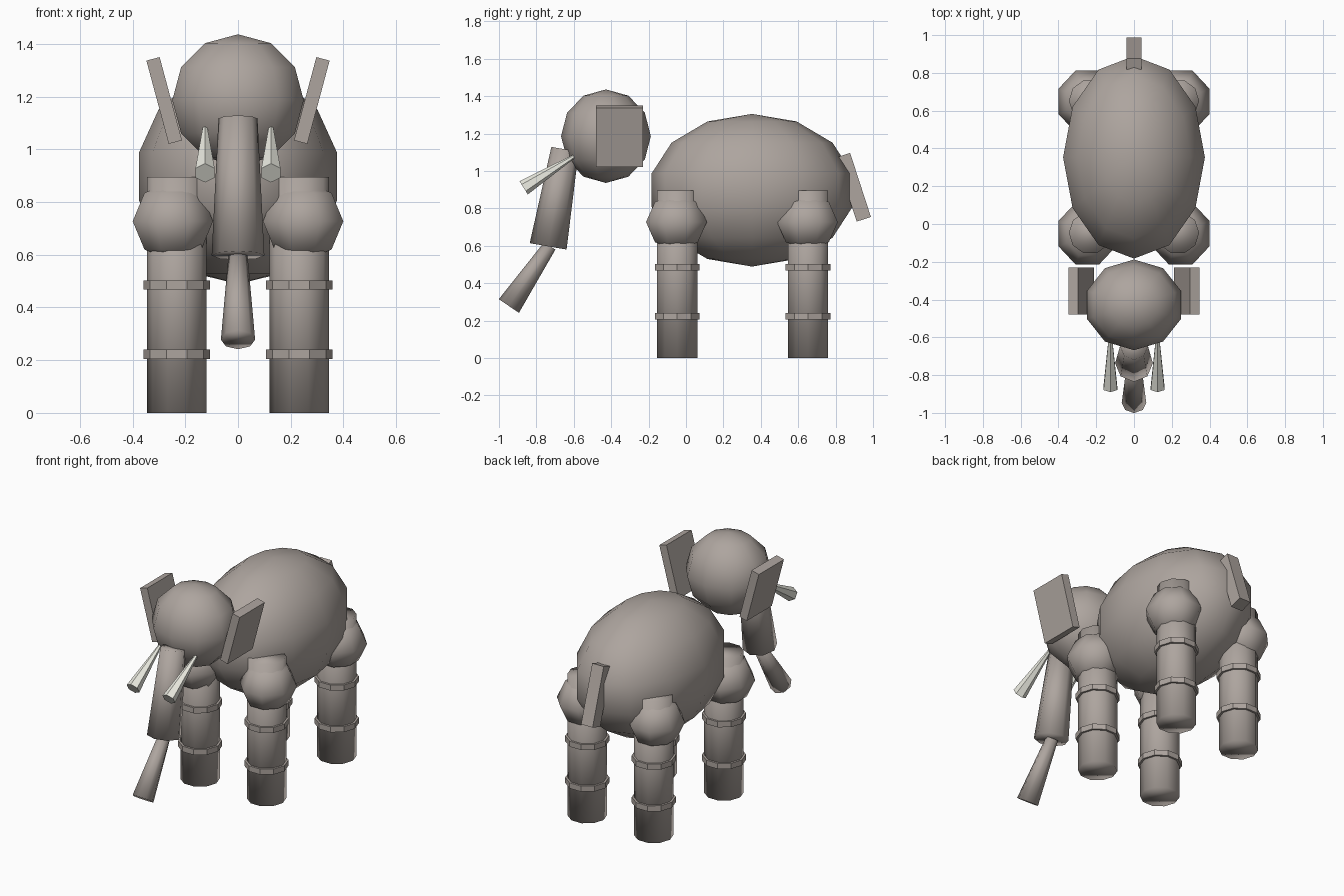
import bpy, bmesh
from math import sin, cos, pi, radians
from mathutils import Vector, Matrix

if "Cube" in bpy.data.objects:
    bpy.data.objects.remove(bpy.data.objects["Cube"])


def material(name, color):
    m = bpy.data.materials.new(name)
    m.diffuse_color = color
    m.use_nodes = True
    m.node_tree.nodes["Principled BSDF"].inputs["Base Color"].default_value = m.diffuse_color
    return m


HIDE = material("hide", (0.42, 0.375, 0.345, 1))
IVORY = material("ivory", (0.85, 0.85, 0.77, 1))


def finish(name, bm, mat, smooth):
    bmesh.ops.recalc_face_normals(bm, faces=bm.faces)
    for f in bm.faces:
        f.smooth = smooth
    mesh = bpy.data.meshes.new(name)
    bm.to_mesh(mesh)
    bm.free()
    mesh.materials.append(mat)
    ob = bpy.data.objects.new(name, mesh)
    bpy.context.collection.objects.link(ob)
    return ob


def lathe(name, profile, sides, matrix, mat=HIDE, smooth=True, phase=0.0):
    """Revolve (radius, z) points around z; open ends are capped."""
    bm = bmesh.new()
    rings = [[bm.verts.new((r * cos(phase + 2 * pi * i / sides),
                            r * sin(phase + 2 * pi * i / sides), z))
              for i in range(sides)] for r, z in profile]
    for a, b in zip(rings, rings[1:]):
        for i in range(sides):
            j = (i + 1) % sides
            bm.faces.new((a[i], a[j], b[j], b[i]))
    for ring, (r, z) in ((rings[0], profile[0]), (rings[-1], profile[-1])):
        if r > 0:
            bm.faces.new(ring)
    bmesh.ops.remove_doubles(bm, verts=bm.verts, dist=1e-5)
    bm.transform(matrix)
    return finish(name, bm, mat, smooth)


def ball(name, loc, radii, sides, stacks, phase=0.0):
    prof = [(0 if k in (0, stacks) else sin(pi * k / stacks), -cos(pi * k / stacks))
            for k in range(stacks + 1)]
    m = Matrix.Translation(loc) @ Matrix.Diagonal((*radii, 1))
    return lathe(name, prof, sides, m, phase=phase)


def taper(name, p0, r0, p1, r1, sides, mat=HIDE, smooth=True, phase=0.0):
    p0, p1 = Vector(p0), Vector(p1)
    d = p1 - p0
    rot = Vector((0, 0, 1)).rotation_difference(d).to_matrix().to_4x4()
    return lathe(name, [(r0, 0), (r1, d.length)], sides,
                 Matrix.Translation(p0) @ rot, mat, smooth, phase)


def box(name, loc, size, angle, axis):
    bm = bmesh.new()
    bmesh.ops.create_cube(bm, size=1)
    bm.transform(Matrix.Translation(loc) @ Matrix.Rotation(radians(angle), 4, axis)
                 @ Matrix.Diagonal((*size, 1)))
    return finish(name, bm, HIDE, False)


# Body and head
ball("body", (0, 0.353, 0.897), (0.385, 0.55, 0.408), 12, 7)
ball("head", (0, -0.428, 1.186), (0.262, 0.24, 0.25), 10, 6, phase=pi / 2)

# Trunk in two tapered segments
taper("upper_trunk", (0, -0.647, 1.116), 0.074, (0, -0.737, 0.597), 0.1, 8)
taper("lower_trunk", (0, -0.728, 0.6), 0.036, (0, -0.947, 0.278), 0.065, 8)

for side, s in (("left", -1), ("right", 1)):
    # Ears and tusks
    box(side + "_ear", (s * 0.28, -0.355, 1.185), (0.052, 0.25, 0.327), s * 15, 'Y')
    taper(side + "_tusk", (s * 0.125, -0.58, 1.09), 0.008,
          (s * 0.125, -0.868, 0.91), 0.042, 6, IVORY, False, pi / 6)

    # Legs with bulging joints and two bands each
    for end, y in (("front", -0.047), ("back", 0.653)):
        name = f"{end}_{side}_leg"
        x = s * 0.232
        taper(name, (x, y, 0), 0.113, (x, y, 0.895), 0.113, 10)
        ball(name + "_joint", (s * 0.247, y - 0.004, 0.727), (0.165, 0.176, 0.152),
             8, 4, phase=pi / 8)
        for n, z in enumerate((0.205, 0.468)):
            taper(f"{name}_band_{n + 1}", (x, y, z), 0.126, (x, y, z + 0.035), 0.126,
                  10, smooth=False)

# Tail
box("tail", (0, 0.895, 0.913), (0.08, 0.08, 0.36), 18, 'X')
